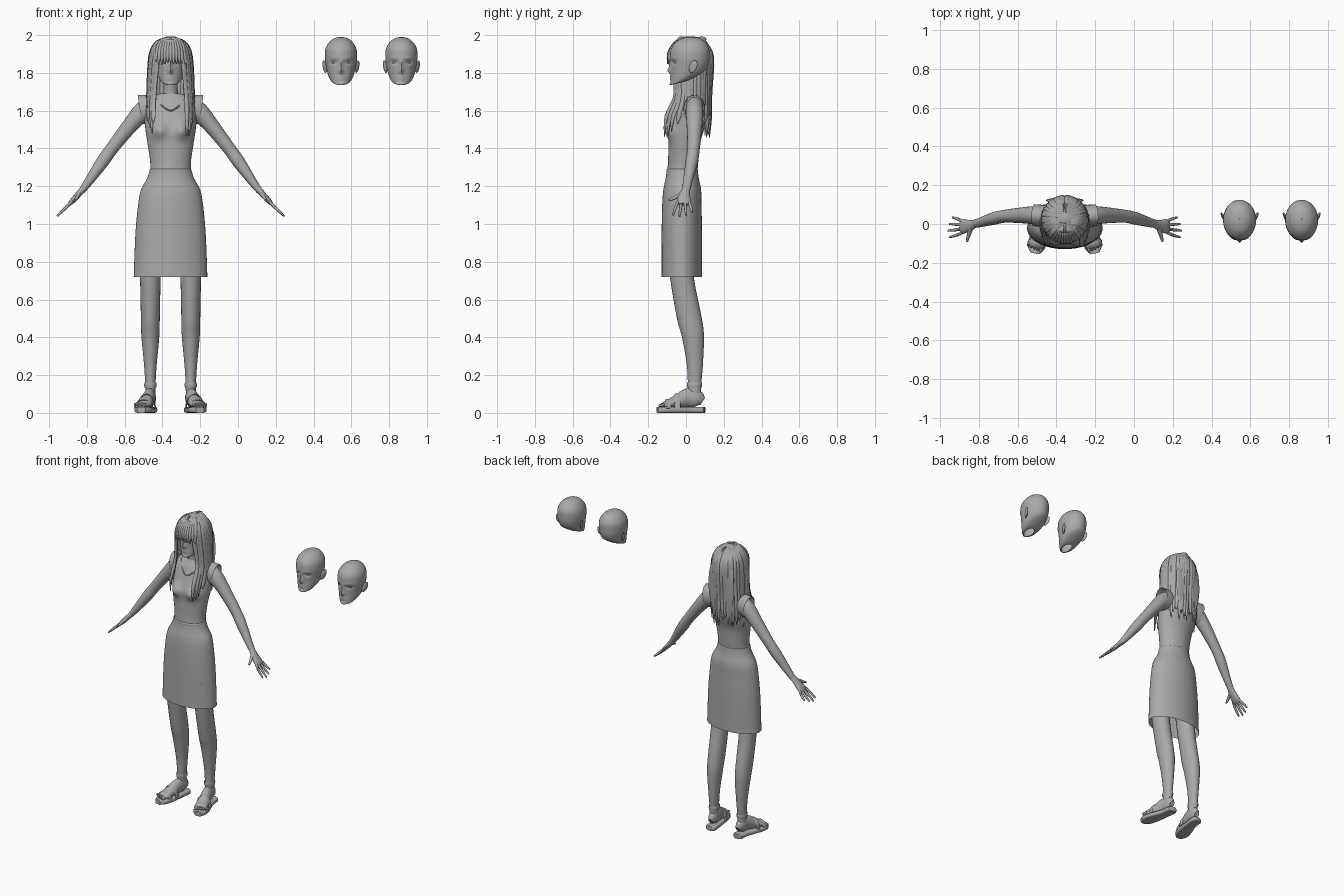
import bpy, math, random
from math import sin, cos, pi, radians
from mathutils import Vector

random.seed(4)
BODY_X = -0.357
SIDES = ((1, "left"), (-1, "right"))

if "Cube" in bpy.data.objects:
    bpy.data.objects.remove(bpy.data.objects["Cube"], do_unlink=True)

grey = bpy.data.materials.new("plain grey")
grey.use_nodes = True
grey.diffuse_color = (0.4, 0.4, 0.4, 1)
grey.node_tree.nodes["Principled BSDF"].inputs["Base Color"].default_value = grey.diffuse_color
made = []


def finish(name, verts, faces, x):
    mesh = bpy.data.meshes.new(name)
    mesh.from_pydata(verts, [], faces)
    mesh.materials.append(grey)
    ob = bpy.data.objects.new(name, mesh)
    ob.location.x = x
    bpy.context.collection.objects.link(ob)
    made.append(ob)
    return ob


def spline(rows, k):
    """Smooth a list of number rows with a Catmull-Rom curve."""
    out = []
    last = len(rows) - 1
    for i in range(last):
        p, q, r, s = (rows[max(0, min(last, i + j))] for j in (-1, 0, 1, 2))
        for step in range(k):
            t = step / k
            out.append([0.5 * (2 * b + (c - a) * t + (2 * a - 5 * b + 4 * c - d) * t * t
                               + (3 * b - a - 3 * c + d) * t ** 3)
                        for a, b, c, d in zip(p, q, r, s)])
    return out + [list(rows[last])]


def skin(name, rings, caps, x):
    n = len(rings[0])
    verts = [v for ring in rings for v in ring]
    faces = [(r * n + i, r * n + (i + 1) % n, (r + 1) * n + (i + 1) % n, (r + 1) * n + i)
             for r in range(len(rings) - 1) for i in range(n)]
    if caps:
        faces += [tuple(reversed(range(n))), tuple(range(len(verts) - n, len(verts)))]
    return finish(name, verts, faces, x)


def loft(name, rows, n=32, k=4, caps=False, x=BODY_X, cx=0):
    """Stack level ellipses; a row is y, z, half width, half depth, tilt."""
    rings = []
    for y, z, a, b, tilt in spline([(*r, 0)[:5] for r in rows], k):
        turn = [2 * pi * i / n for i in range(n)]
        rings.append([(cx + a * cos(t), y + b * sin(t), z + tilt * b * sin(t)) for t in turn])
    return skin(name, rings, caps, x)


def sweep(name, rows, out, n=12, k=4, square=1.0, caps=True):
    """Sweep ellipses along a path; a row is x, y, z, width, thickness."""
    rows = spline(rows, k)
    pts = [Vector(r[:3]) for r in rows]
    rings = []
    for i, p in enumerate(pts):
        t = (pts[min(i + 1, len(pts) - 1)] - pts[max(i - 1, 0)]).normalized()
        o = Vector(out(p) if callable(out) else out)
        v = (o - t * o.dot(t)).normalized()
        u = v.cross(t)
        ring = []
        for j in range(n):
            c, s = cos(2 * pi * j / n), sin(2 * pi * j / n)
            c, s = (math.copysign(abs(w) ** square, w) for w in (c, s))
            ring.append(p + u * c * max(rows[i][3], .001) + v * s * max(rows[i][4], .001))
        rings.append(ring)
    return skin(name, rings, caps, BODY_X)


def ball(name, centre, size, x):
    rows = [(centre[1], centre[2] + size[2] * sin(a), size[0] * cos(a), size[1] * cos(a))
            for a in (radians(d) for d in range(-90, 91, 15))]
    return loft(name, rows, n=16, k=1, x=x, cx=centre[0])


def bump(ob, x, z, wide, high, push):
    """Push the front of a mesh in or out with a soft brush."""
    for v in ob.data.vertices:
        if v.co.y < -0.01:
            v.co.y += push * math.exp(-((v.co.x - x) / wide) ** 2 - ((v.co.z - z) / high) ** 2)


# Heads: one on the body and two spare ones
HEAD = [(-.035, 1.747, .028, .04, .25), (-.02, 1.755, .048, .06, .3),
        (.01, 1.785, .066, .09, .3), (.02, 1.83, .078, .098, .15),
        (.02, 1.88, .085, .104), (.022, 1.93, .081, .1),
        (.025, 1.967, .058, .074), (.027, 1.985, .03, .04), (.027, 1.99, .001, .001)]
for label, x in (("body", BODY_X), ("first_spare", .545), ("second_spare", .865)):
    head = loft(label + "_head", HEAD, n=72, k=7, x=x)
    bump(head, 0, 1.811, .011, .016, -.02)      # nose tip
    bump(head, 0, 1.845, .009, .024, -.009)     # nose bridge
    bump(head, 0, 1.779, .016, .005, -.006)     # upper lip
    bump(head, 0, 1.767, .014, .005, -.006)     # lower lip
    bump(head, 0, 1.742, .02, .01, -.006)       # chin
    for s, side in SIDES:
        bump(head, s * .037, 1.856, .019, .01, .012)
        bump(head, s * .036, 1.878, .022, .007, -.004)
        ball(f"{label}_{side}_eye", (s * .036, -.05, 1.856), (.016, .014, .009), x)
        ear = ball(f"{label}_{side}_ear", (s * .086, .038, 1.833), (.008, .021, .033), x)
        for v in ear.data.vertices:             # lean the ear outward and back
            v.co.x += s * ((v.co.y - .038) * .35 + (v.co.z - 1.833) * .15)
            v.co.y += (v.co.z - 1.833) * .25

# Neck and dress
loft("neck", [(.04, 1.62, .06, .05), (.036, 1.68, .042, .04), (.03, 1.73, .037, .038),
              (.025, 1.79, .04, .045)], n=24)
bodice = loft("dress_bodice", [
    (-.02, 1.27, .108, .08), (-.015, 1.33, .108, .08), (-.01, 1.42, .121, .082),
    (.005, 1.5, .133, .09), (.02, 1.58, .14, .083), (.03, 1.64, .13, .066),
    (.035, 1.675, .09, .05), (.035, 1.69, .055, .043)], n=64, k=6)
for s, side in SIDES:
    bump(bodice, s * .062, 1.495, .042, .042, -.036)
loft("dress_skirt", [(-.022, .72, .195, .108), (-.022, .95, .186, .107),
                     (-.022, 1.1, .172, .104), (-.02, 1.18, .157, .1),
                     (-.02, 1.24, .125, .088), (-.02, 1.285, .11, .082)], n=48)
loft("waist_seam", [(-.02, 1.27, .111, .083), (-.02, 1.285, .112, .084), (-.02, 1.29, .108, .08)], k=2)
sweep("neckline", [(x, y, z, .004, .004) for x, y, z in (
    (-.085, .005, 1.672), (-.05, -.034, 1.63), (0, -.062, 1.6),
    (.05, -.034, 1.63), (.085, .005, 1.672))], (0, -1, 0), n=6)

# Arms, hands, legs and sandals
for s, side in SIDES:
    def limb(name, rows, out, **opts):
        return sweep(f"{side}_{name}", [(s * r[0], *r[1:]) for r in rows], out, **opts)

    limb("cap_sleeve", [(.075, .035, 1.615, .05, .06), (.115, .042, 1.612, .056, .072),
                        (.16, .045, 1.605, .056, .078)], (-s * .3, 0, 1), n=24, caps=False)
    limb("arm", [(.1, .045, 1.64, .04, .04), (.15, .045, 1.595, .047, .05),
                 (.22, .045, 1.515, .041, .041), (.31, .04, 1.4, .033, .034),
                 (.36, .03, 1.33, .033, .034), (.43, .01, 1.23, .025, .024),
                 (.47, 0, 1.175, .021, .017)], (s, 0, 1), n=20)
    limb("palm", [(.46, .002, 1.19, .02, .017), (.49, -.008, 1.155, .029, .016),
                  (.52, -.012, 1.122, .037, .014), (.537, -.014, 1.104, .033, .009)], (s, 0, 1))
    for i, finger in enumerate(("little", "ring", "middle", "index")):
        reach = (.045, .06, .067, .06)[i]
        y = .014 - .019 * i
        limb(finger + "_finger", [
            (.525, y, 1.117, .008, .008),
            (.53 + reach * .5, y + .012 - .009 * i, 1.108 - reach * .45, .008, .008),
            (.535 + reach, y + .02 - .015 * i, 1.108 - reach, .005, .005)], (s, 0, 1), n=8)
    limb("thumb", [(.482, -.016, 1.165, .012, .012), (.495, -.055, 1.142, .01, .01),
                   (.505, -.09, 1.125, .006, .006)], (s, 0, 1), n=8)

    loft(side + "_leg", [(-.035, .9, .066, .07), (-.022, .72, .055, .063), (.018, .5, .05, .066),
                         (.037, .4, .047, .058), (.047, .25, .033, .042),
                         (.045, .14, .027, .035), (.045, .06, .027, .033)], n=24, cx=s * .107)
    limb("foot", [(.105, .088, .06, .016, .022), (.106, .06, .075, .029, .045),
                  (.112, .01, .08, .031, .05), (.128, -.05, .06, .037, .034),
                  (.145, -.105, .045, .042, .019), (.149, -.12, .042, .035, .012)],
         (0, 0, 1), n=20)
    limb("sandal_sole", [(.105, .1, .016, .02, .016), (.105, .085, .016, .035, .016),
                         (.112, .02, .016, .036, .016), (.132, -.06, .016, .046, .016),
                         (.148, -.12, .016, .044, .016), (.155, -.152, .016, .022, .016)],
         (0, 0, 1), n=20, square=.5)
    for i in range(5):
        limb(f"toe_{i + 1}", [(.12 + .016 * i, -.1, .042, .009, .01),
                              (.124 + .016 * i, -.125 + .005 * i, .042, .01 - .001 * i, .01),
                              (.125 + .016 * i, -.145 + .008 * i, .037, .005, .005)],
             (0, 0, 1), n=8)
    loft(side + "_ankle_strap", [(.045, .135, .031, .039), (.045, .147, .033, .041),
                                 (.045, .16, .031, .039)], n=24, k=2, cx=s * .107)
    for strap, cx, y, rise in (("toe", .142, -.095, .045), ("instep", .127, -.045, .075)):
        arch = [radians(d) for d in range(0, 181, 30)]
        limb(strap + "_strap", [(cx + .046 * cos(a), y, .024 + rise * sin(a), .016, .004)
                                for a in arch], lambda p: (p.x - s * cx, 0, p.z - .02), n=8)

# Hair: a cap under the strands
cap = ball("hair_cap", (0, .028, 1.877), (.102, .112, .117), BODY_X)
keep = [tuple(f.vertices) for f in cap.data.polygons
        if f.center.z > 1.89 - max(-.07, (f.center.y - .01)) * 1.3]
points = [tuple(v.co) for v in cap.data.vertices]
made.remove(cap)
bpy.data.objects.remove(cap)
finish("hair_cap", points, keep, BODY_X)
sweep("hair_back_sheet", [(0, .105, 1.93, .06, .018), (0, .12, 1.83, .092, .016),
                          (0, .122, 1.68, .095, .012), (0, .12, 1.53, .06, .006)], (0, 1, 0), n=24)


def outward(p):
    return (p.x, p.y - .03, max(0, p.z - 1.87))


def on_scalp(a, lift):
    e = radians(lift)
    return (.109 * cos(e) * cos(a), .025 + .115 * cos(e) * sin(a), 1.875 + .118 * sin(e))


# Long locks falling from the centre parting
for s, side in SIDES:
    for i, angle in enumerate(range(-52, 91, 9)):
        a = radians(angle + random.uniform(-2, 2))
        front = a < 0
        depth = sin(a)
        spread = .122 * cos(a) ** .7 if front else .118 * cos(a)
        end_z = 1.45 + random.uniform(0, .1)
        path = [(.004, .025 + .075 * depth, 1.985, .012, .006),
                (*on_scalp(a, 48), .015, .008),
                (*on_scalp(a, 4), .017, .01),
                (spread * .98, .028 + (.1 if front else .102) * depth, 1.69, .016, .01),
                (spread * 1.02, .025 + (.16 if front else .105) * depth, 1.57, .013, .009),
                (spread, .025 + (.175 if front else .1) * depth, end_z, .002, .002)]
        sweep(f"{side}_lock_{i + 1}", [(s * r[0], *r[1:]) for r in path], outward, n=8)

# Fringe over the forehead
for i in range(-5, 6):
    x = i * .0145
    back = x * x * 5
    tip = 1.842 + random.uniform(0, .018)
    sweep(f"fringe_{i + 6}", [
        (x * .25, .005, 1.988, .008, .006), (x * .75, -.05 + back * .5, 1.966, .012, .008),
        (x, -.09 + back, 1.91, .012, .008), (x * 1.08, -.098 + back, tip, .003, .003)],
        outward, n=8)

# Smooth shading with sharp edges kept
bpy.ops.object.select_all(action='DESELECT')
for ob in made:
    ob.select_set(True)
bpy.context.view_layer.objects.active = made[0]
bpy.ops.object.shade_smooth_by_angle(angle=radians(45))
